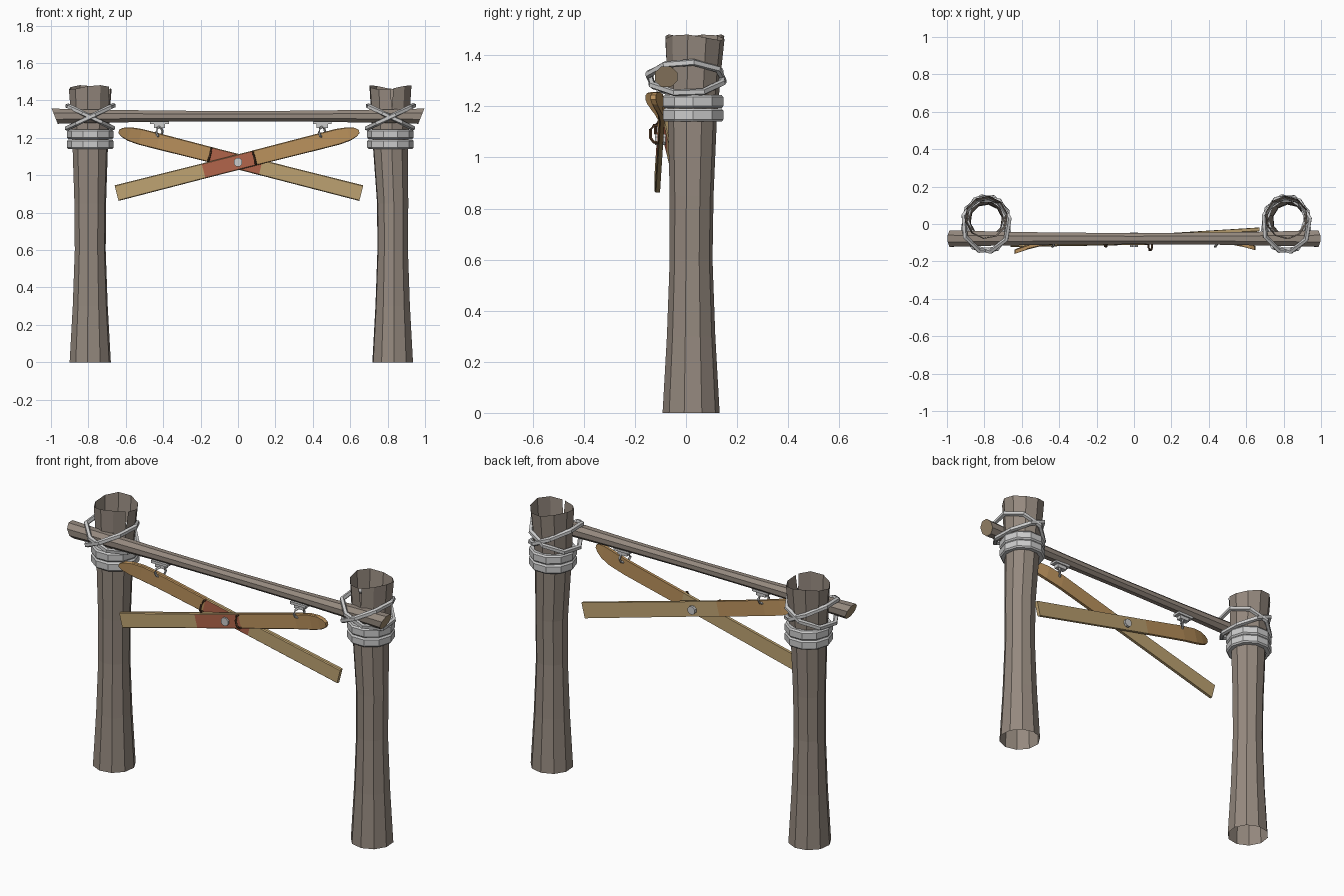
import bpy, bmesh, math
from mathutils import Vector

if "Cube" in bpy.data.objects:
    bpy.data.objects.remove(bpy.data.objects["Cube"])


def mat(name, r, g, b):
    m = bpy.data.materials.new(name)
    m.diffuse_color = (r, g, b, 1)
    m.use_nodes = True
    m.node_tree.nodes["Principled BSDF"].inputs["Base Color"].default_value = m.diffuse_color
    return m


BARK = mat("bark", 0.30, 0.25, 0.21)
CUT = mat("cut_wood", 0.35, 0.26, 0.16)
TAN = mat("tan_wood", 0.52, 0.37, 0.17)
AMBER = mat("amber_wood", 0.50, 0.29, 0.11)
RED = mat("red_plate", 0.45, 0.13, 0.07)
STRAP = mat("strap_leather", 0.12, 0.06, 0.03)


def finish(bm, name, mats=()):
    bmesh.ops.recalc_face_normals(bm, faces=bm.faces)
    me = bpy.data.meshes.new(name)
    bm.to_mesh(me)
    bm.free()
    for m in mats:
        me.materials.append(m)
    ob = bpy.data.objects.new(name, me)
    bpy.context.collection.objects.link(ob)
    return ob


def bridge(bm, a, b, mi=0):
    n = len(a)
    for i in range(n):
        j = (i + 1) % n
        quad = list(dict.fromkeys((a[i], a[j], b[j], b[i])))
        bm.faces.new(quad).material_index = mi


def sweep(name, pts, radius, sides, closed=False, mats=()):
    """Tube of constant radius along a path."""
    bm = bmesh.new()
    pts = [Vector(p) for p in pts]
    n = len(pts)
    rings = []
    for i, p in enumerate(pts):
        a = pts[i - 1] if (closed or i) else p
        b = pts[(i + 1) % n] if (closed or i < n - 1) else p
        t = (b - a).normalized()
        up = Vector((0, 0, 1)) if abs(t.z) < 0.9 else Vector((0, 1, 0))
        u = t.cross(up).normalized()
        v = u.cross(t)
        rings.append([bm.verts.new(p + radius * (u * math.cos(k * math.tau / sides + math.pi / sides)
                                                 + v * math.sin(k * math.tau / sides + math.pi / sides)))
                      for k in range(sides)])
    for i in range(n if closed else n - 1):
        bridge(bm, rings[i], rings[(i + 1) % n])
    if not closed:
        bm.faces.new(rings[0])
        bm.faces.new(rings[-1])
    return finish(bm, name, mats)


def lathe(name, rings, sides, mats=(), crack=None):
    """Open shell from (x, y, z, r) rings; crack = angle of a split at the top ring."""
    bm = bmesh.new()
    start = crack or 0
    loops = []
    for i, (x, y, z, r) in enumerate(rings):
        top = crack is not None and i == len(rings) - 1
        loop = []
        for k in range(sides + 1 if top else sides):
            a = start + k * math.tau / sides
            if top and k in (0, sides):
                a += 0.07 if k == 0 else -0.07
            dz = 0.012 * math.sin(2 * a + x * 3) - 0.008 if top else 0
            loop.append(bm.verts.new((x + r * math.cos(a), y + r * math.sin(a), z + dz)))
        loops.append(loop)
    for a, b in zip(loops, loops[1:]):
        for k in range(sides):
            bm.faces.new((a[k], a[(k + 1) % sides], b[(k + 1) % len(b)], b[k]))
    return finish(bm, name, mats)


# Posts, binding bands and crossed rope loops
for side, x0, x1, crack in (("left", -0.79, -0.79, -0.45), ("right", 0.827, 0.815, -1.5)):
    lathe(side + "_post",
          [(x0, 0.02, 0, 0.112), (x0, 0.02, 0.3, 0.095), (x0, 0.02, 0.6, 0.084),
           (x0, 0.022, 0.85, 0.086), (x1, 0.025, 1.15, 0.096),
           (x1, 0.032, 1.36, 0.108), (x1, 0.035, 1.478, 0.116)],
          10, [BARK], crack)
    for n, z in enumerate((1.14, 1.193)):
        lathe(f"{side}_band_{n + 1}",
              [(x1, 0.028, z + dz, r) for dz, r in
               ((0, 0.094), (0, 0.117), (0.008, 0.124), (0.043, 0.124), (0.052, 0.117), (0.052, 0.094))], 10)
    for n, s in enumerate((1, -1)):
        pts = []
        for k in range(8):
            a = (k + 0.25 + 0.35 * n) * math.tau / 8
            pts.append((x1 + 0.127 * math.cos(a), 0.150 * math.sin(a), 1.312 + s * 0.062 * math.cos(a)))
        sweep(f"{side}_rope_loop_{n + 1}", pts, 0.014, 5, True)

# Crossbar, thicker at its slanted ends
bm = bmesh.new()
rings = []
for x, r, slant in ((-0.98, 0.044, -0.4), (-0.75, 0.038, 0), (-0.4, 0.032, 0), (0, 0.030, 0),
                    (0.4, 0.032, 0), (0.75, 0.038, 0), (0.98, 0.044, 0.4)):
    ring = []
    for k in range(8):
        a = (k + 0.5) * math.tau / 8
        c, s = r * math.cos(a), r * math.sin(a)
        ring.append(bm.verts.new((x + slant * s, -0.078 + c * 1.08, 1.316 + s)))
    rings.append(ring)
for a, b in zip(rings, rings[1:]):
    bridge(bm, a, b)
for ring in (rings[0], rings[-1]):
    bm.faces.new(ring).material_index = 1
finish(bm, "crossbar", [BARK, CUT])

# Crossed skis: sections of (distance along, half width, forward curl)
SECTIONS = ((-0.67, 0.043, 0), (-0.19, 0.041, 0), (0.09, 0.041, 0), (0.45, 0.043, 0),
            (0.55, 0.043, 0.008), (0.61, 0.037, 0.020), (0.65, 0.024, 0.032), (0.668, 0.009, 0.038))
ANG = math.radians(14.3)


def make_ski(name, d, cx, cy, slope, shift):
    along = Vector((d * math.cos(ANG), slope, math.sin(ANG)))
    across = Vector((-d * math.sin(ANG), 0, math.cos(ANG)))
    fwd = Vector((0, -1, 0))
    mid = Vector((cx, cy, 1.07))

    def at(s, w, f):
        return mid + along * s + across * w + fwd * f

    bm = bmesh.new()
    rings = []
    for i, (s, w, c) in enumerate(SECTIONS):
        if i in (1, 2):
            s += shift
        rings.append([bm.verts.new(at(s, e * w, c + f)) for e, f in
                      ((-1, -0.01), (1, -0.01), (1, 0.006), (0.9, 0.011), (-0.9, 0.011), (-1, 0.006))])
    for i, (a, b) in enumerate(zip(rings, rings[1:])):
        bridge(bm, a, b, 0 if i < 2 else 1)
    bm.faces.new(rings[0])
    bm.faces.new(rings[-1]).material_index = 1
    bm.faces.ensure_lookup_table()
    bm.faces[6 + 3].material_index = 2          # red foot plate on the front
    finish(bm, name, [TAN, AMBER, RED])
    # Toe strap arching over the front face
    s = 0.09 + shift
    sweep(name + "_toe_strap", [at(s, w, f) for w, f in
          ((-0.036, 0.008), (-0.034, 0.026), (-0.016, 0.040), (0.016, 0.040), (0.034, 0.026), (0.036, 0.008))],
          0.006, 5, mats=[STRAP])


make_ski("front_ski", 1, 0, -0.101, 0.016, 0)
make_ski("back_ski", -1, 0.01, -0.070, -0.06, 0.075)

# Bolt through the crossing
sweep("bolt", [(0, -0.122, 1.07), (0, -0.046, 1.07)], 0.024, 8)

# Hangers under the crossbar
for side, x in (("left", -0.42), ("right", 0.45)):
    bm = bmesh.new()
    for z, sx, sy, sz in ((1.281, 0.10, 0.045, 0.014), (1.265, 0.06, 0.03, 0.022)):
        for v in bmesh.ops.create_cube(bm, size=1)["verts"]:
            v.co = Vector((x + v.co.x * sx, -0.085 + v.co.y * sy, z + v.co.z * sz))
    finish(bm, side + "_hanger_plate")
    sweep(side + "_hanger_ring",
          [(x + 0.016 * math.cos(k * math.tau / 8), -0.095 + 0.026 * math.cos(k * math.tau / 8),
            1.232 + 0.028 * math.sin(k * math.tau / 8)) for k in range(8)], 0.007, 5, True)
